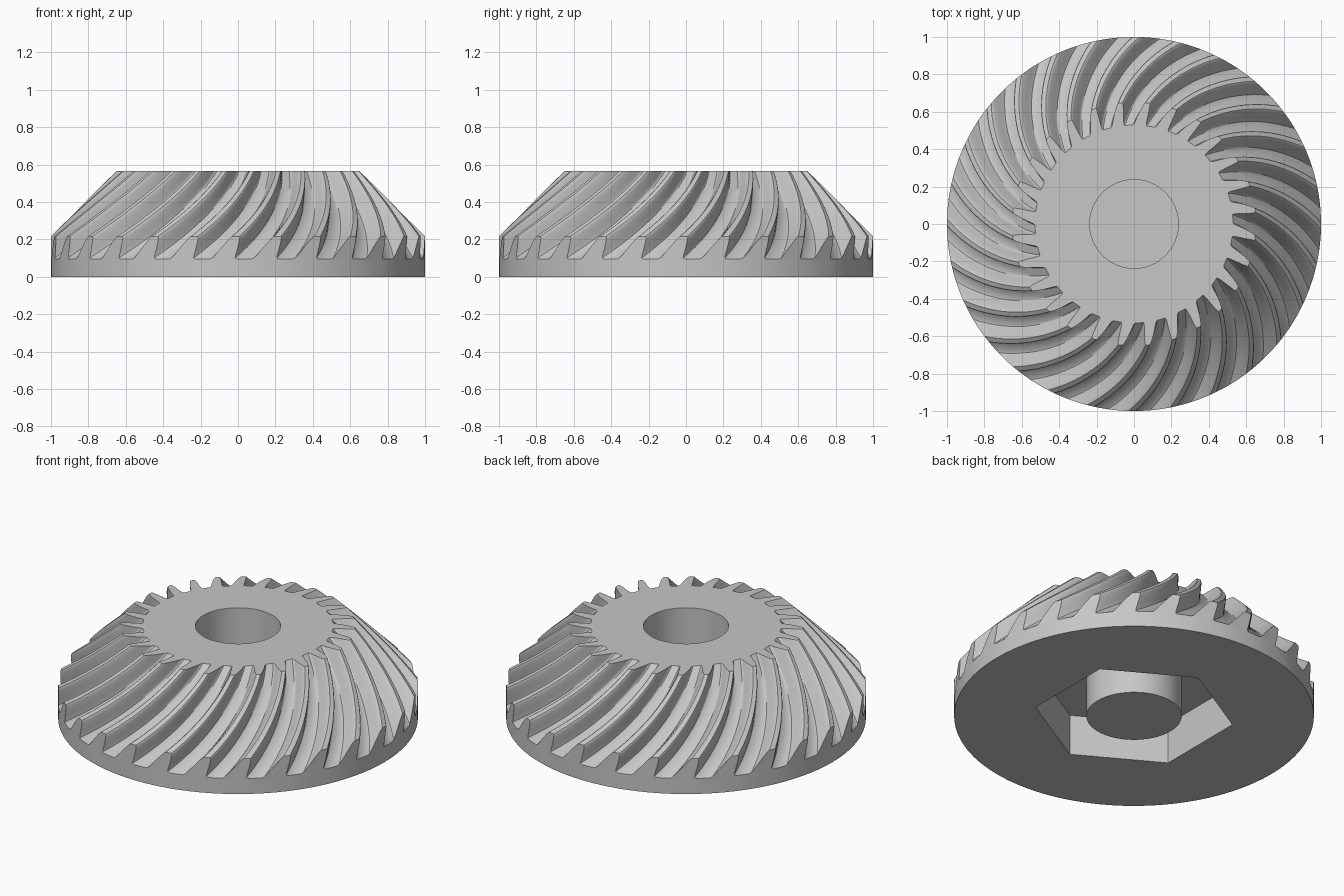
import bpy, bmesh
from math import sin, cos, pi, radians

TEETH, STEPS = 28, 16
PITCH = 2 * pi / TEETH
DEPTH = 0.061                # tooth depth along each axis, normal to the cone
RIM_Z, TOP_Z = 0.217, 0.566
FIRST_GAP = radians(5.8)
POCKET_Z, FLOOR_Z = 0.25, 0.27

if "Cube" in bpy.data.objects:
    bpy.data.objects.remove(bpy.data.objects["Cube"], do_unlink=True)

steel = bpy.data.materials.new("plain grey")
steel.use_nodes = True
grey = (0.57, 0.57, 0.57, 1)
steel.diffuse_color = grey
steel.node_tree.nodes["Principled BSDF"].inputs["Base Color"].default_value = grey

bm = bmesh.new()


def polar(r, a, z):
    return bm.verts.new((r * cos(a), r * sin(a), z))


def ring(count, r, z, start=0.0):
    return [polar(r, start + 2 * pi * k / count, z) for k in range(count)]


def wall(a, b):
    n = len(a)
    for k in range(n):
        bm.faces.new((a[k], a[(k + 1) % n], b[(k + 1) % n], b[k]))


def loop_edges(loop):
    edges = []
    for k, v in enumerate(loop):
        w = loop[(k + 1) % len(loop)]
        edges.append(bm.edges.get((v, w)) or bm.edges.new((v, w)))
    return edges


def flat_with_hole(outer, inner):
    bmesh.ops.triangle_fill(bm, use_beauty=True,
                            edges=loop_edges(outer) + loop_edges(inner))


def tooth_vert(tooth, a, d, t):
    """Point on a tooth line: a in pitches, d in depths, t from rim to top."""
    d *= DEPTH
    s = -d + t * (TOP_Z - RIM_Z + 2 * d)
    twist = 1.12 * s - 0.35 * s * s
    return polar(1 - s - d, FIRST_GAP + (tooth + a) * PITCH + twist, RIM_Z + s - d)


# Tooth profile over one pitch: root floor, convex flank, narrow tip, mirrored flank
flank = [(0.225, 0.95), (0.25, 0.84), (0.285, 0.62), (0.325, 0.38),
         (0.365, 0.17), (0.395, 0.04), (0.42, 0)]
profile = [(-0.18, 1), (0, 1), (0.18, 1)] + flank + [(0.5, 0)]
profile += [(1 - a, d) for a, d in reversed(flank)]

# Spiral tooth surfaces
teeth = [[[tooth_vert(k, a, d, i / STEPS) for i in range(STEPS + 1)]
          for a, d in profile] for k in range(TEETH)]
columns = [c for tooth in teeth for c in tooth]
for k, c in enumerate(columns):
    n = columns[(k + 1) % len(columns)]
    for i in range(STEPS):
        bm.faces.new((c[i], n[i], n[i + 1], c[i + 1]))


# Tooth end faces, returning the loop that runs along the root level
def end_faces(i):
    loop = []
    for k, tooth in enumerate(teeth):
        base = [tooth_vert(k, a, 1, i / STEPS) for a in (0.4, 0.6)]
        outline = [c[i] for c in tooth[2:]] + [teeth[(k + 1) % TEETH][0][i]]
        bm.faces.new(outline + base[::-1])
        loop += [c[i] for c in tooth[:3]] + base
    return loop


rim = end_faces(0)
top = end_faces(STEPS)

# Rim band and underside with the hexagonal pocket
foot = [bm.verts.new((v.co.x, v.co.y, 0)) for v in rim]
wall(rim, foot)
hex_low = ring(6, 0.555, 0, pi / 6)
hex_high = ring(6, 0.555, POCKET_Z, pi / 6)
wall(hex_low, hex_high)
flat_with_hole(foot, hex_low)

# Centre peg standing in the pocket
peg_high = ring(64, 0.265, POCKET_Z)
peg_low = ring(64, 0.265, 0)
flat_with_hole(hex_high, peg_high)
wall(peg_high, peg_low)
bm.faces.new(peg_low)

# Top face and blind bore
bore_top = ring(64, 0.237, TOP_Z)
bore_floor = ring(64, 0.237, FLOOR_Z)
flat_with_hole(top, bore_top)
wall(bore_top, bore_floor)
bm.faces.new(bore_floor)

bmesh.ops.recalc_face_normals(bm, faces=bm.faces[:])
mesh = bpy.data.meshes.new("spiral_bevel_gear")
bm.to_mesh(mesh)
bm.free()
mesh.materials.append(steel)
gear = bpy.data.objects.new("spiral_bevel_gear", mesh)
bpy.context.collection.objects.link(gear)
bpy.ops.object.select_all(action="DESELECT")
gear.select_set(True)
bpy.context.view_layer.objects.active = gear
bpy.ops.object.shade_smooth_by_angle(angle=radians(35))
